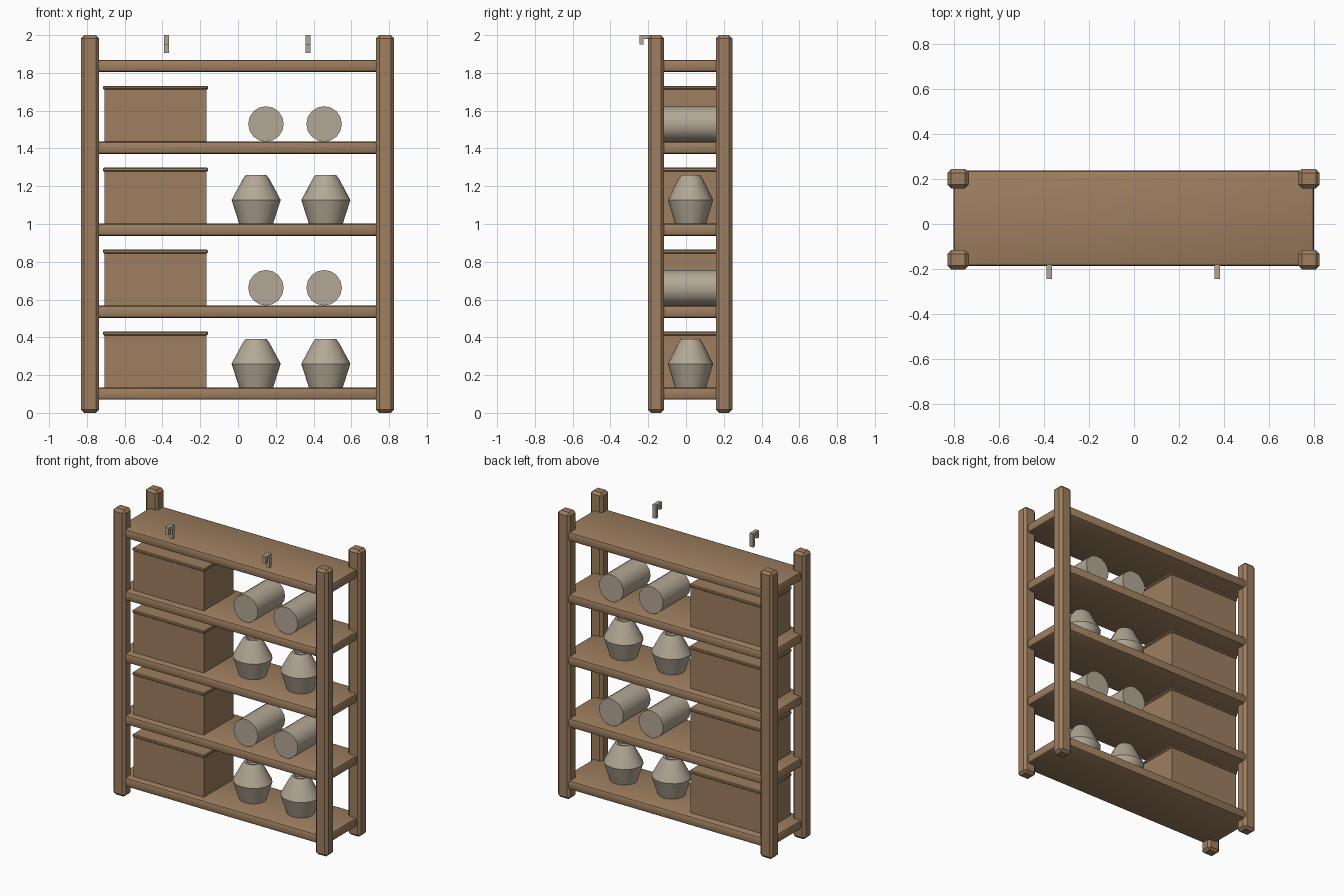
import bpy, bmesh, math
from mathutils import Matrix, Vector

cube = bpy.data.objects.get("Cube")
if cube:
    bpy.data.objects.remove(cube, do_unlink=True)


def make_material(name, rgb):
    m = bpy.data.materials.new(name)
    m.use_nodes = True
    col = (*rgb, 1.0)
    m.diffuse_color = col
    bsdf = m.node_tree.nodes["Principled BSDF"]
    bsdf.inputs["Base Color"].default_value = col
    bsdf.inputs["Roughness"].default_value = 0.8
    return m


WOOD = make_material("brown wood", (0.34, 0.21, 0.115))
CLAY = make_material("pale clay", (0.45, 0.39, 0.30))


def add_object(name, bm, mat):
    bmesh.ops.recalc_face_normals(bm, faces=bm.faces)
    mesh = bpy.data.meshes.new(name)
    bm.to_mesh(mesh)
    bm.free()
    mesh.materials.append(mat)
    ob = bpy.data.objects.new(name, mesh)
    bpy.context.collection.objects.link(ob)
    bpy.ops.object.select_all(action='DESELECT')
    ob.select_set(True)
    bpy.context.view_layer.objects.active = ob
    bpy.ops.object.shade_smooth_by_angle(angle=math.radians(35))
    return ob


def box(name, lo, hi, mat, bevel=0.0, segments=1):
    lo, hi = Vector(lo), Vector(hi)
    bm = bmesh.new()
    bmesh.ops.create_cube(bm, size=1)
    bmesh.ops.scale(bm, vec=hi - lo, verts=bm.verts)
    bmesh.ops.translate(bm, vec=(lo + hi) / 2, verts=bm.verts)
    if bevel:
        bmesh.ops.bevel(bm, geom=bm.edges[:], offset=bevel, segments=segments,
                        profile=0.5, affect='EDGES')
    return add_object(name, bm, mat)


MID_Y = 0.024  # depth centre of the rack


def jar(name, x, z):
    # turned profile: foot, belly, shoulder, rim, shallow mouth
    profile = [(0.09, 0), (0.13, 0.125), (0.071, 0.235), (0.055, 0.257),
               (0.04, 0.257), (0.036, 0.235)]
    sides = 16
    bm = bmesh.new()
    rings = []
    for r, h in profile:
        rings.append([bm.verts.new((x + r * math.cos(a),
                                    MID_Y + 0.92 * r * math.sin(a), z + h))
                      for a in (math.tau * i / sides for i in range(sides))])
    for low, high in zip(rings, rings[1:]):
        for i in range(sides):
            j = (i + 1) % sides
            bm.faces.new((low[i], low[j], high[j], high[i]))
    bm.faces.new(rings[0])
    bm.faces.new(rings[-1])
    add_object(name, bm, CLAY)


def roll(name, x, z):
    # cylinder lying front to back
    r = 0.094
    bm = bmesh.new()
    bmesh.ops.create_cone(bm, cap_ends=True, segments=16, radius1=r, radius2=r,
                          depth=0.30,
                          matrix=Matrix.Translation((x, MID_Y, z + r))
                          @ Matrix.Rotation(math.pi / 2, 4, 'X'))
    add_object(name, bm, CLAY)


def crate(x, z, level):
    # storage box with an overhanging lid
    hx, hy = 0.271, 0.164
    box(f"storage_box_{level}", (x - hx, MID_Y - hy, z),
        (x + hx, MID_Y + hy, z + 0.28), WOOD)
    box(f"box_lid_{level}", (x - hx - 0.007, MID_Y - hy - 0.007, z + 0.276),
        (x + hx + 0.007, MID_Y + hy + 0.007, z + 0.296), WOOD, 0.005)


# corner posts
for side, px in (("right", -0.784), ("left", 0.779)):
    for end, py in (("front", -0.159), ("back", 0.202)):
        box(f"{end}_{side}_post", (px - 0.048, py - 0.043, 0),
            (px + 0.048, py + 0.043, 2), WOOD, 0.017)

# shelves and what stands on them
for level in range(5):
    top = 0.135 + 0.4335 * level
    box(f"shelf_{level + 1}", (-0.805, -0.187, top - 0.065),
        (0.803, 0.238, top), WOOD, 0.016, 2)
    if level == 4:
        break
    crate(-0.437, top, level + 1)
    if level % 2 == 0:
        for n, jx in enumerate((0.096, 0.465)):
            jar(f"jar_{level + 1}_{n + 1}", jx, top)
    else:
        for n, rx in enumerate((0.148, 0.456)):
            roll(f"roll_{level + 1}_{n + 1}", rx, top)

# small hooks at the front: stem, arm and tip
for n, hx in enumerate((-0.378, 0.371)):
    for part, y0, y1, z0, z1 in (("stem", -0.2, -0.18, 1.905, 1.98),
                                 ("arm", -0.245, -0.18, 1.98, 2.0),
                                 ("tip", -0.245, -0.225, 1.95, 1.98)):
        box(f"hook_{part}_{n + 1}", (hx - 0.013, y0, z0),
            (hx + 0.013, y1, z1), CLAY)
